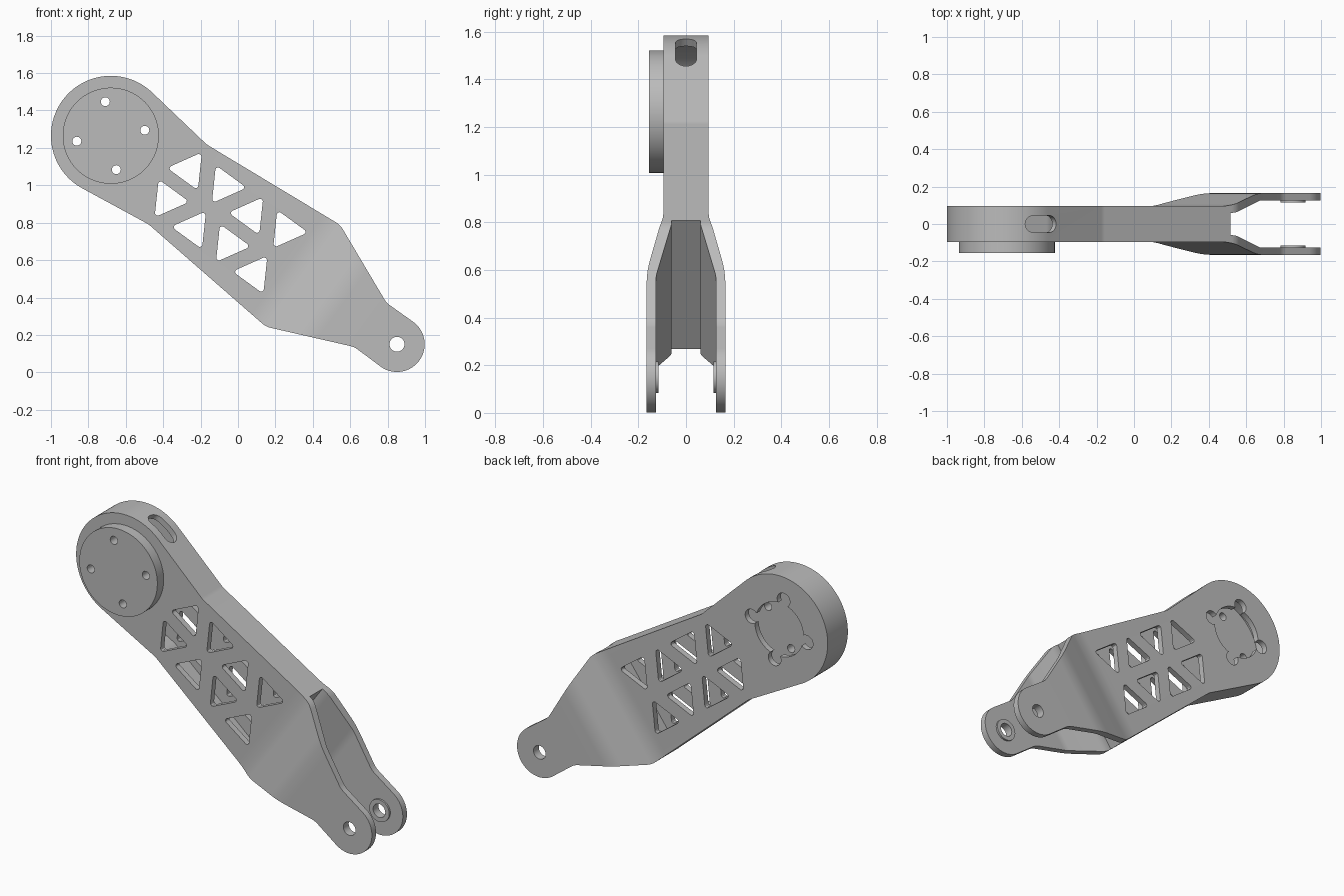
import bpy, bmesh
from math import sin, cos, pi, acos, atan2, hypot, sqrt
from mathutils import Matrix, Vector

cube = bpy.data.objects.get("Cube")
if cube:
    bpy.data.objects.remove(cube, do_unlink=True)

grey = bpy.data.materials.new("plain grey")
grey.use_nodes = True
colour = (0.5, 0.5, 0.5, 1)
grey.diffuse_color = colour
grey.node_tree.nodes["Principled BSDF"].inputs["Base Color"].default_value = colour

# Arm frame: local x runs from the big hub to the fork tip, local z across the arm
TILT = atan2(1.115, 1.53)
FRAME = Matrix.Translation((-0.68, 0, 1.265)) @ Matrix.Rotation(TILT, 4, 'Y')
LENGTH = 1.893
HUB_R, TIP_R = 0.32, 0.148
WALL = 0.035


def arc(cx, cy, r, a0, a1, n=24):
    return [(cx + r * cos(a0 + (a1 - a0) * k / n),
             cy + r * sin(a0 + (a1 - a0) * k / n)) for k in range(n + 1)]


def circle(cx, cy, r, n=48):
    return arc(cx, cy, r, 0, 2 * pi, n)[:-1]


def rounded(p, q, s, r, n=8):
    """Points of the fillet at corner q between p and s."""
    p, q, s = Vector(p), Vector(q), Vector(s)
    d1, d2 = (p - q).normalized(), (s - q).normalized()
    half = acos(max(-1, min(1, d1.dot(d2)))) / 2
    c = q + (d1 + d2).normalized() * (r / sin(half))
    t = r * cos(half) / sin(half)
    v0, v1 = q + d1 * t - c, q + d2 * t - c
    return [tuple(c + v0.lerp(v1, k / n).normalized() * r) for k in range(n + 1)]


def soften(path, r):
    """Round the inner corners of an open path."""
    out = [path[0]]
    for p, q, s in zip(path, path[1:], path[2:]):
        out += rounded(p, q, s, r)
    return out + [path[-1]]


def mirrored(upper):
    """Close a path by reflecting it in the long axis."""
    return upper + [(x, -y) for x, y in reversed(upper) if abs(y) > 1e-5]


def prism(name, pts, a, b, axis='Y'):
    """Extrude a 2D profile along the local y or z axis."""
    bm = bmesh.new()
    place = (lambda p, h: (p[0], h, p[1])) if axis == 'Y' else (lambda p, h: (p[0], p[1], h))
    lo = [bm.verts.new(place(p, a)) for p in pts]
    hi = [bm.verts.new(place(p, b)) for p in pts]
    bm.faces.new(lo)
    bm.faces.new(hi)
    for i in range(len(pts)):
        j = (i + 1) % len(pts)
        bm.faces.new((lo[i], lo[j], hi[j], hi[i]))
    bmesh.ops.recalc_face_normals(bm, faces=bm.faces)
    mesh = bpy.data.meshes.new(name)
    bm.to_mesh(mesh)
    bm.free()
    mesh.transform(FRAME)
    mesh.materials.append(grey)
    obj = bpy.data.objects.new(name, mesh)
    bpy.context.collection.objects.link(obj)
    return obj


def carve(obj, cutter, operation='DIFFERENCE', keep=False):
    bpy.context.view_layer.objects.active = obj
    mod = obj.modifiers.new("carve", 'BOOLEAN')
    mod.operation = operation
    mod.solver = 'EXACT'
    mod.object = cutter
    bpy.ops.object.modifier_apply(modifier=mod.name)
    if not keep:
        bpy.data.objects.remove(cutter, do_unlink=True)


def hub_path(inset):
    """Hub arc ending where it is tangent to the line to the waist corner."""
    r, waist = HUB_R - inset, (0.442, 0.264 - inset)
    a = atan2(waist[1], waist[0]) + acos(r / hypot(*waist))
    return arc(0, 0, r, pi, a, 40), waist


# Arm: side outline intersected with the flared thickness outline
hub, waist = hub_path(0)
tip = arc(LENGTH, 0, TIP_R, pi / 2, 0)
edge = soften([hub[-1], waist, (1.272, 0.337), (1.717, 0.146), tip[0]], 0.11)
arm = prism("arm_shell", mirrored(hub + edge[1:-1] + tip), -0.3, 0.3)
flare = soften([(-0.5, 0.095), (1.22, 0.095), (1.48, 0.165), (2.3, 0.165)], 0.4)
carve(arm, prism("flare_shape", mirrored(flare), -0.6, 0.6, 'Z'), 'INTERSECT')

# Fork opening between the two prongs
gap = [(1.235, 0.06)] + soften([(1.24, 0.06), (1.265, 0.06), (1.5, 0.126), (2.4, 0.126)], 0.15)[1:]
carve(arm, prism("fork_gap", mirrored(gap), -0.7, 0.7, 'Z'))

# Hollow interior
hub, waist = hub_path(WALL)
inner = hub[:-1] + soften([hub[-1], waist, (1.2, 0.331 - WALL)], 0.11)
carve(arm, prism("cavity", mirrored(inner), -0.06, 0.06))

# Truss of rounded triangular windows
HALF = 0.102
TALL = HALF * sqrt(3)
for i in range(4):
    u = 0.446 + 0.203 * i
    base, peak = (0.038, 0.038 + TALL) if i % 2 == 0 else (0.203, 0.203 - TALL)
    for side in (1, -1):
        tri = [(u - HALF, side * base), (u + HALF, side * base), (u, side * peak)]
        pts = []
        for k in range(3):
            pts += rounded(tri[k - 1], tri[k], tri[(k + 1) % 3], 0.014, 5)
        carve(arm, prism("window", pts, -0.3, 0.3))

# Cable slot through the upper rim of the hub
slot = arc(0.055, 0, 0.045, -pi / 2, pi / 2, 12) + arc(-0.055, 0, 0.045, pi / 2, 3 * pi / 2, 12)
carve(arm, prism("cable_slot", slot, 0.2, 0.5, 'Z'))

# Mounting disc on the front of the hub
disc = prism("mounting_disc", circle(0, 0, 0.257, 72), -0.155, -0.095)

# Bolt holes, with the lobed opening behind them in the rear wall
BOLT_R = 0.184
carve(arm, prism("rear_opening", circle(0, 0, 0.16), 0.02, 0.2))
for k in range(4):
    a = TILT + pi / 2 * k + 0.16
    x, z = BOLT_R * cos(a), BOLT_R * sin(a)
    carve(arm, prism("rear_lobe", circle(x, z, 0.042, 24), 0.02, 0.2))
    hole = prism("bolt_hole", circle(x, z, 0.024, 20), -0.3, 0.01)
    carve(disc, hole, keep=True)
    carve(arm, hole)

# Raised washers inside the prongs, and the pivot hole
pivot = prism("pivot_hole", circle(LENGTH, 0, 0.04, 32), -0.4, 0.4)
parts = [arm, disc]
for label, s in (("front", -1), ("rear", 1)):
    boss = prism(label + "_pivot_boss", circle(LENGTH, 0, 0.066), s * 0.115, s * 0.127)
    carve(boss, pivot, keep=True)
    parts.append(boss)
carve(arm, pivot)

# Smooth the curves, keep hard edges
bpy.ops.object.select_all(action='DESELECT')
for obj in parts:
    obj.select_set(True)
bpy.context.view_layer.objects.active = arm
bpy.ops.object.shade_smooth_by_angle(angle=pi / 6)
